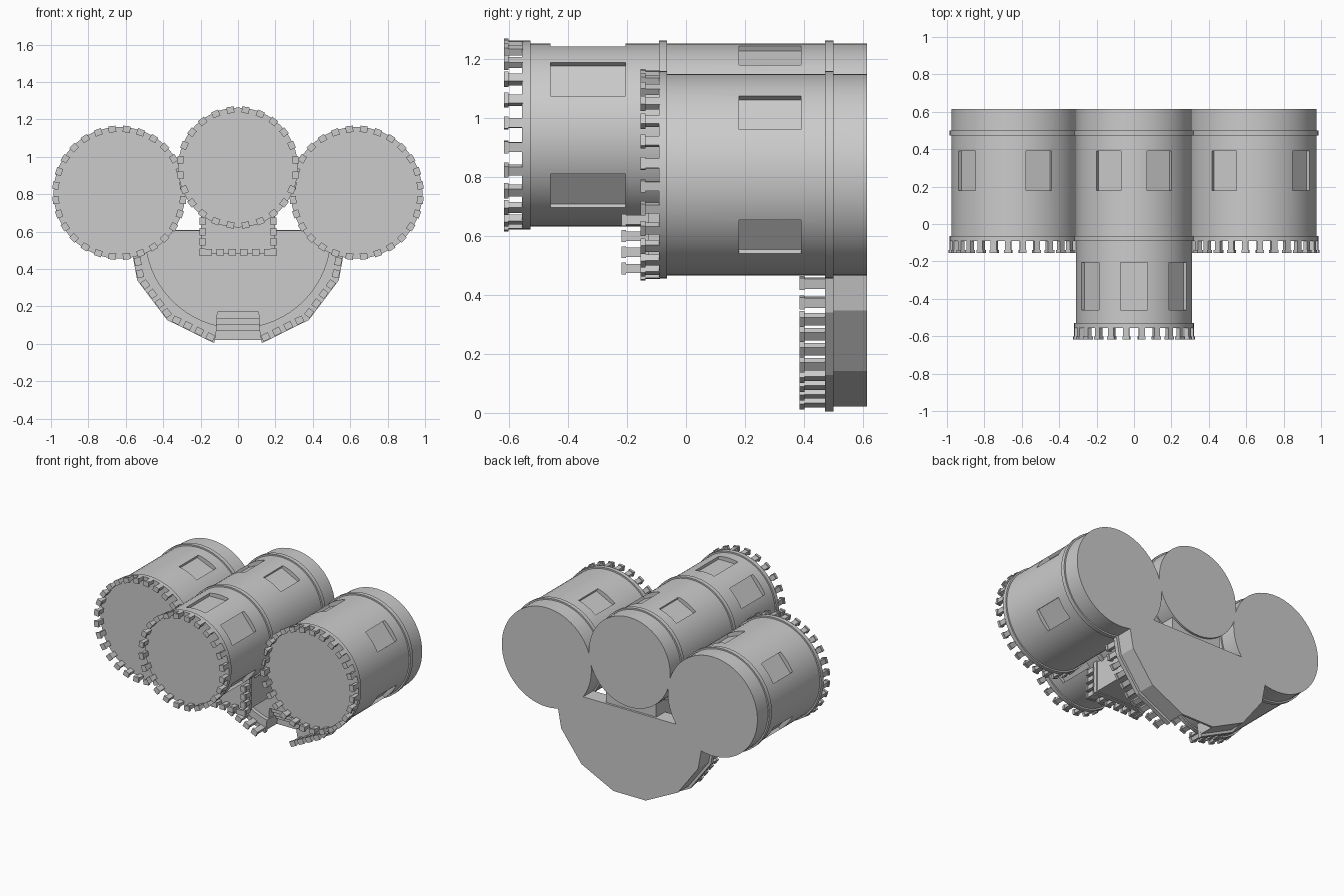
import bpy, bmesh
from math import sin, cos, pi, radians
from mathutils import Matrix, Vector

if "Cube" in bpy.data.objects:
    bpy.data.objects.remove(bpy.data.objects["Cube"])


def finish(name, bm, smooth=False):
    bmesh.ops.recalc_face_normals(bm, faces=bm.faces)
    me = bpy.data.meshes.new(name)
    bm.to_mesh(me)
    bm.free()
    ob = bpy.data.objects.new(name, me)
    bpy.context.collection.objects.link(ob)
    if smooth:
        shade(ob)
    return ob


def shade(ob):
    bpy.ops.object.select_all(action='DESELECT')
    ob.select_set(True)
    bpy.context.view_layer.objects.active = ob
    bpy.ops.object.shade_smooth_by_angle(angle=radians(25))


def prism(name, pts, y0, y1, smooth=False):
    """Extrude an x-z outline along y."""
    bm = bmesh.new()
    a = [bm.verts.new((x, y0, z)) for x, z in pts]
    b = [bm.verts.new((x, y1, z)) for x, z in pts]
    bm.faces.new(a)
    bm.faces.new(b[::-1])
    n = len(pts)
    for i in range(n):
        j = (i + 1) % n
        bm.faces.new((a[i], b[i], b[j], a[j]))
    return finish(name, bm, smooth)


def circle(cx, cz, r, n=64):
    return [(cx + r * cos(2 * pi * i / n), cz + r * sin(2 * pi * i / n)) for i in range(n)]


def add_box(bm, cx, cz, ang, radial, tangent, y0, y1):
    """Box at (cx, cz), its radial direction turned to ang in the x-z plane."""
    m = (Matrix.Translation((cx, (y0 + y1) / 2, cz)) @ Matrix.Rotation(-ang, 4, 'Y')
         @ Matrix.Diagonal((radial, y1 - y0, tangent, 1)))
    bmesh.ops.create_cube(bm, size=1, matrix=m)


def add_merlon(bm, x, z, ang, base):
    add_box(bm, x, z, ang, 0.024, 0.032, base - 0.047, base + 0.003)
    add_box(bm, x, z, ang, 0.034, 0.040, base - 0.062, base - 0.046)


def tower(name, cx, cz, r, top, bands, windows, merlons):
    body = prism(name, circle(cx, cz, r), top, 0.615)
    # window recesses
    bm = bmesh.new()
    for deg, y0, y1 in windows:
        a = radians(deg)
        d = r * cos(0.23) - 0.02 + 0.05
        add_box(bm, cx + d * cos(a), cz + d * sin(a), a, 0.1, 0.146, y0, y1)
    cut = finish(name + "_window_cutter", bm)
    cut.hide_render = True
    mod = body.modifiers.new("windows", 'BOOLEAN')
    mod.operation = 'DIFFERENCE'
    mod.solver = 'EXACT'
    mod.object = cut
    bpy.context.view_layer.objects.active = body
    bpy.ops.object.modifier_apply(modifier=mod.name)
    bpy.data.objects.remove(cut)
    shade(body)
    # raised bands
    for i, y in enumerate(bands):
        prism(f"{name}_band_{i}", circle(cx, cz, r + 0.010), y, y + 0.028, True)
    # battlements
    bm = bmesh.new()
    for i in range(merlons):
        a = 2 * pi * (i + 0.5) / merlons
        add_merlon(bm, cx + r * cos(a), cz + r * sin(a), a, top)
    finish(name + "_battlements", bm)


LOW = (0.18, 0.39)
HIGH = (-0.46, -0.205)
tower("right_tower", 0.634, 0.808, 0.342, -0.092, (-0.092, 0.472),
      [(a, *LOW) for a in (-39, 39, 117)], 28)
tower("left_tower", -0.634, 0.808, 0.342, -0.092, (-0.092, 0.472),
      [(a, *LOW) for a in (219, 141, 68)], 28)
tower("centre_tower", 0, 0.943, 0.310, -0.556, (-0.556, -0.092, 0.472),
      [(a, *LOW) for a in (63.5, 116.5)] + [(a, *HIGH) for a in (-39, 39, 90, 141, 219)], 24)

# gatehouse under the centre tower
prism("gatehouse", [(-0.19, 0.49), (0.19, 0.49), (0.19, 0.85), (-0.19, 0.85)], -0.155, 0.6)
prism("gatehouse_band", [(-0.197, 0.483), (0.197, 0.483), (0.197, 0.85), (-0.197, 0.85)], -0.155, -0.127)
bm = bmesh.new()
for i in range(6):
    add_merlon(bm, -0.158 + i * 0.0632, 0.49, -pi / 2, -0.157)
for s in (-1, 1):
    for i in range(4):
        add_merlon(bm, s * 0.19, 0.49 + i * 0.055, 0, -0.157)
finish("gatehouse_battlements", bm)

# courtyard: faceted curtain wall around a raised floor
CZ = 0.58
FACETS = (12.5, 40, 66, 93)


def polar(r, deg, s=1):
    a = radians(deg)
    return (s * r * sin(a), CZ - r * cos(a))


for s, side in ((1, "right"), (-1, "left")):
    inner = [polar(0.495, 93 - i * 5, s) for i in range(17)]
    prism(f"{side}_curtain_wall", [polar(0.572, d, s) for d in FACETS] + inner, 0.475, 0.615, True)
    prism(f"{side}_wall_band", [polar(0.59, d, s) for d in FACETS] + [polar(0.56, d, s) for d in FACETS[::-1]],
          0.472, 0.5)
    # wall battlements, spaced along each facet
    bm = bmesh.new()
    for d0, d1 in zip(FACETS, FACETS[1:]):
        p, q = Vector(polar(0.568, d0, s)), Vector(polar(0.568, d1, s))
        mid = radians((d0 + d1) / 2)
        for k in range(4):
            c = p.lerp(q, (k + 0.4) / 4)
            if c.y > 0.47:
                continue
            a = -pi / 2 + s * mid
            add_box(bm, c.x, c.y, a, 0.026, 0.034, 0.4, 0.475)
            add_box(bm, c.x, c.y, a, 0.036, 0.042, 0.385, 0.402)
    finish(f"{side}_wall_battlements", bm)

floor = [polar(0.52, d) for d in range(13, 94, 5)]
prism("courtyard_floor", [(0.11, 0.17)] + floor + [(-x, z) for x, z in floor[::-1]] + [(-0.11, 0.17)], 0.5, 0.615)
prism("back_plate", [polar(0.572, d) for d in FACETS] + [polar(0.572, d, -1) for d in FACETS[::-1]], 0.6, 0.615)

# entrance steps rising to the courtyard floor
for i, z in enumerate((0.07, 0.10, 0.135)):
    prism(f"entrance_step_{i}", [(-0.115, z), (0.115, z), (0.115, 0.175), (-0.115, 0.175)],
          0.578 - i * 0.026, 0.61)
